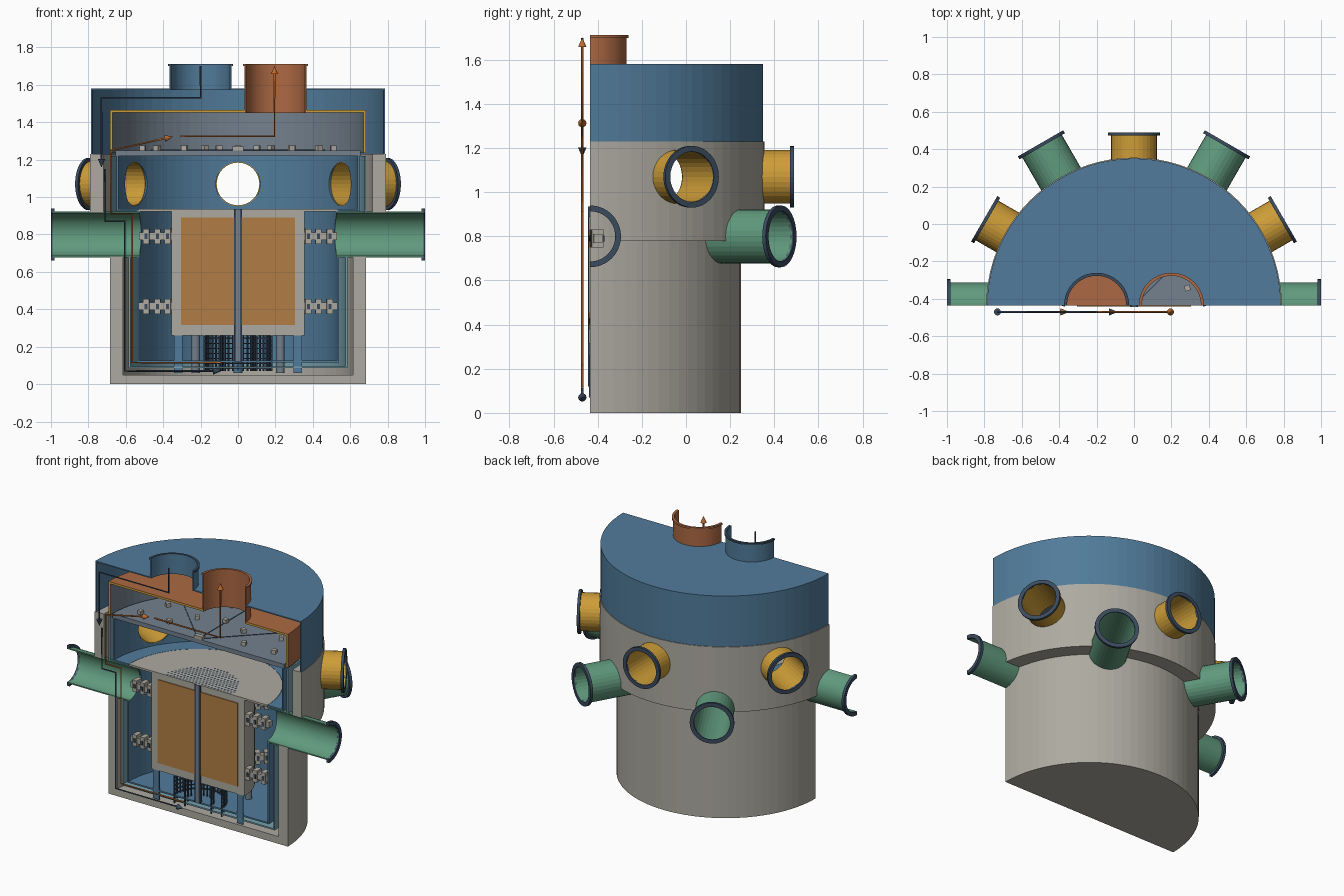
import bpy, bmesh
from math import pi, cos, sin, radians
from mathutils import Matrix, Vector

if "Cube" in bpy.data.objects:
    bpy.data.objects.remove(bpy.data.objects["Cube"])

CUT = -0.435  # plane of the section, which also holds the vessel axis
AXIS = Matrix.Translation((0, CUT, 0))


def material(name, *srgb):
    m = bpy.data.materials.new(name)
    m.use_nodes = True
    col = [c ** 2.2 for c in srgb] + [1]
    m.diffuse_color = col
    m.node_tree.nodes["Principled BSDF"].inputs["Base Color"].default_value = col
    return m


BLUE = material("steel blue", .32, .48, .60)
GREY = material("concrete grey", .67, .66, .62)
GREEN = material("pipe green", .38, .60, .49)
GOLD = material("port gold", .80, .61, .23)
RUST = material("hot rust", .67, .41, .27)
TAN = material("core tan", .69, .49, .28)
SLATE = material("slate", .45, .50, .55)
TEAL = material("pale teal", .46, .62, .67)
DARK = material("dark slate", .24, .30, .37)
FLOW = material("flow orange", .74, .42, .20)


def finish(name, bm, *mats):
    bmesh.ops.recalc_face_normals(bm, faces=bm.faces)
    me = bpy.data.meshes.new(name)
    bm.to_mesh(me)
    bm.free()
    for m in mats:
        me.materials.append(m)
    ob = bpy.data.objects.new(name, me)
    bpy.context.collection.objects.link(ob)
    return ob


def revolve(name, profile, mat, matrix=AXIS, half=True, steps=40):
    """Sweep a closed (radius, height) outline around the local z axis."""
    bm = bmesh.new()
    rings = []
    for i in range(steps + 1 if half else steps):
        a = (pi if half else 2 * pi) * i / steps
        rings.append([bm.verts.new(matrix @ Vector((r * cos(a), r * sin(a), z)))
                      for r, z in profile])
    n = len(profile)
    pairs = list(zip(rings, rings[1:])) + ([] if half else [(rings[-1], rings[0])])
    for a, b in pairs:
        for k in range(n):
            j = (k + 1) % n
            if profile[k][0] + profile[j][0] > 0:
                bm.faces.new((a[k], a[j], b[j], b[k]))
    if half:
        bm.faces.new(rings[0])
        bm.faces.new(rings[-1][::-1])
    bmesh.ops.remove_doubles(bm, verts=bm.verts, dist=1e-5)
    return finish(name, bm, mat)


def ring(r0, r1, z0, z1):
    return [(r0, z0), (r1, z0), (r1, z1), (r0, z1)]


def add_box(bm, lo, hi, matrix=Matrix()):
    lo, hi = Vector(lo), Vector(hi)
    m = matrix @ Matrix.Translation((lo + hi) / 2) @ Matrix.Diagonal((*(hi - lo), 1))
    bmesh.ops.create_cube(bm, size=1, matrix=m)


def box(name, lo, hi, mat):
    bm = bmesh.new()
    add_box(bm, lo, hi)
    return finish(name, bm, mat)


def cut_holes(ob, holes):
    """Bore (matrix, radius, start, end) cylinders out of an object."""
    bpy.context.view_layer.objects.active = ob
    for m, r, a, b in holes:
        tool = revolve("hole_cutter", [(0, a), (r, a), (r, b), (0, b)], None, m, False)
        tool.hide_render = True
        mod = ob.modifiers.new("hole", "BOOLEAN")
        mod.operation, mod.solver, mod.object = "DIFFERENCE", "EXACT", tool
        bpy.ops.object.modifier_apply(modifier=mod.name)
        bpy.data.objects.remove(tool)


def radial(deg, z):
    """Frame on the vessel axis whose z axis points outward."""
    a = radians(deg)
    out = Vector((cos(a), sin(a), 0))
    side = Vector((-sin(a), cos(a), 0)) * (-1 if deg > 170 else 1)
    m = Matrix((side.cross(out), side, out)).transposed().to_4x4()
    return Matrix.Translation((0, CUT, z)) @ m


# Nested walls
wall = revolve("outer_wall", [(0, 0), (.685, 0), (.685, .78), (.79, .78), (.79, 1.23), (.72, 1.23),
                              (.72, .86), (.615, .86), (.615, .05), (0, .05)], GREY)


def vessel(name, r, floor, ledge, r2, top, t, mat):
    return revolve(name, [(0, floor), (r, floor), (r, ledge), (r2, ledge), (r2, top), (r2 - t, top),
                          (r2 - t, ledge + t), (r - t, ledge + t), (r - t, floor + t), (0, floor + t)], mat)


guard = vessel("guard_vessel", .585, .085, .885, .685, 1.22, .01, TEAL)
inner = vessel("inner_vessel", .54, .115, .925, .65, 1.22, .01, BLUE)

# Radial ports with flanges
holes = []
for label, mat, z, angles, start, end in (("upper_port", GOLD, 1.07, (30, 90, 150), .64, .925),
                                          ("lower_pipe", GREEN, .80, (0, 60, 120, 180), .525, 1.0)):
    for deg in angles:
        m, half = radial(deg, z), deg in (0, 180)
        holes.append((m, .118, start - .08, .87))
        revolve(label, ring(.114, .122, start, end - .008), mat, m, half, 32)
        revolve(label + "_flange", ring(.114, .14, end - .018, end), DARK, m, half, 32)
for shell in (wall, guard, inner):
    cut_holes(shell, holes)

# Lid, hot plenum liner and the two stacks
def dome(name, r, z0, z1, t, mat):
    return revolve(name, [(0, z1 - t), (r - t, z1 - t), (r - t, z0), (r, z0), (r, z1), (0, z1)], mat)


inlet, outlet = (Matrix.Translation((x, CUT, 0)) for x in (-.2, .2))
lid = dome("lid", .785, 1.23, 1.58, .008, BLUE)
cut_holes(lid, [(inlet, .163, 1.5, 1.65), (outlet, .163, 1.5, 1.65)])
liner = dome("plenum_liner", .685, 1.235, 1.465, .014, RUST)
cut_holes(liner, [(outlet, .163, 1.4, 1.6)])
for m in (SLATE, GOLD):
    liner.data.materials.append(m)
for p in liner.data.polygons:
    c = p.center - Vector((0, CUT, 1.3))
    if p.normal.y < -.99 and abs(c.y) < .002:
        p.material_index = 2
    elif p.normal.dot(c) < 0:
        p.material_index = 1
for name, m, mat, z0 in (("inlet_stack", inlet, BLUE, 1.572), ("outlet_stack", outlet, RUST, 1.45)):
    revolve(name, ring(.158, .166, z0, 1.71), mat, m)
    revolve(name + "_rim", ring(.158, .174, 1.70, 1.712), DARK if mat == BLUE else RUST, m)

# Closure plate with studs and seams
revolve("closure_plate", [(0, 1.22), (.655, 1.22), (.655, 1.25), (0, 1.25)], SLATE)
bm = bmesh.new()
for r, count in ((.3, 5), (.52, 8)):
    for i in range(count):
        m = AXIS @ Matrix.Rotation(pi * (i + .5) / count, 4, "Z")
        add_box(bm, (r - .015, -.015, 1.25), (r + .015, .015, 1.275), m)
add_box(bm, (-.03, 0, 1.25), (.03, .03, 1.27), AXIS)
finish("plate_studs", bm, GREY)
bm = bmesh.new()
for deg in (45, 90, 135):
    add_box(bm, (.03, -.003, 1.25), (.65, .003, 1.253), AXIS @ Matrix.Rotation(radians(deg), 4, "Z"))
finish("plate_seams", bm, DARK)

# Core block, panels and central rod
revolve("core_block", [(0, .26), (.355, .26), (.355, .925), (0, .925)], GREY)
for side in (-1, 1):
    a, b = sorted((side * .02, side * .305))
    box("core_panel", (a, CUT - .006, .315), (b, CUT + .002, .89), TAN)
box("control_rod", (-.011, CUT - .009, .12), (.011, CUT + .01, .935), SLATE)
for x in (-.016, .016):
    box("rod_guide", (x - .005, CUT - .009, .12), (x + .005, CUT + .01, .935), DARK)

# Perforated deck above the core
revolve("core_deck", [(0, .922), (.528, .922), (.528, .935), (0, .935)], GREY)
bm = bmesh.new()
step = .024
for j in range(11):
    for i in range(-11, 12):
        x, y = (i + .5 * (j % 2)) * step, (j + .5) * step
        if x * x + y * y < .0676:
            bmesh.ops.create_circle(bm, cap_ends=True, radius=.009, segments=6,
                                    matrix=Matrix.Translation((x, CUT + y, .937)))
finish("deck_perforations", bm, DARK)

# Support posts and lattice drum below the core
for i in range(5):
    a = pi * i / 4
    m = Matrix.Translation((.32 * cos(a), CUT + .32 * sin(a), 0))
    revolve("support_post", [(0, .06), (.023, .06), (.023, .26), (0, .26)],
            SLATE if i % 2 else BLUE, m, i in (0, 4), 14)
bm = bmesh.new()
for r, count in ((.18, 22), (.1, 12)):
    for i in range(count + 1):
        m = AXIS @ Matrix.Rotation(pi * i / count, 4, "Z")
        add_box(bm, (r - .004, -.004, .07), (r + .004, .004, .26), m)
finish("lattice_bars", bm, DARK)
for k in range(7):
    z = .08 + k * .027
    revolve("lattice_hoop", ring(.174, .182, z, z + .006), DARK, steps=24)

# Clamps between core and vessel
for z in (.79, .415):
    body, pins = bmesh.new(), bmesh.new()
    for deg in (4, 42, 138, 176):
        m = AXIS @ Matrix.Rotation(radians(deg), 4, "Z")
        add_box(body, (.35, -.02, z - .02), (.53, .02, z + .02), m)
        for r in (.375, .43, .49):
            add_box(body, (r - .016, -.027, z - .04), (r + .016, .027, z + .04), m)
            add_box(pins, (r - .008, -.031, z - .014), (r + .008, .031, z + .014), m)
    finish("core_clamps", body, GREY)
    finish("clamp_pins", pins, DARK)

# Flow lines with arrowheads, just in front of the section
FLOW_Y = -.47


def flow(name, points, mat):
    cu = bpy.data.curves.new(name, "CURVE")
    cu.dimensions, cu.bevel_depth, cu.bevel_resolution = "3D", .0055, 1
    cu.use_fill_caps = True
    sp = cu.splines.new("POLY")
    sp.points.add(len(points) - 1)
    for p, (x, z) in zip(sp.points, points):
        p.co = (x, FLOW_Y, z, 1)
    cu.materials.append(mat)
    bpy.context.collection.objects.link(bpy.data.objects.new(name, cu))
    tip, prev = (Vector((x, FLOW_Y, z)) for x, z in (points[-1], points[-2]))
    d = (tip - prev).normalized()
    bm = bmesh.new()
    bmesh.ops.create_cone(bm, cap_ends=True, segments=12, radius1=.019, radius2=0, depth=.045,
                          matrix=Matrix.Translation(tip - d * .01) @ d.to_track_quat("Z", "Y").to_matrix().to_4x4())
    finish(name + "_arrowhead", bm, mat)


flow("cold_flow_in", [(-.2, 1.70), (-.2, 1.53), (-.73, 1.53), (-.73, 1.17)], DARK)
flow("cold_flow_down", [(-.71, 1.15), (-.71, .87), (-.605, .87), (-.605, .07), (-.1, .07)], DARK)
flow("hot_flow_up", [(-.09, .115), (-.565, .115), (-.565, .91), (-.68, .91), (-.68, 1.25), (-.36, 1.32)], FLOW)
flow("hot_flow_out", [(-.31, 1.325), (.195, 1.325), (.195, 1.69)], FLOW)
